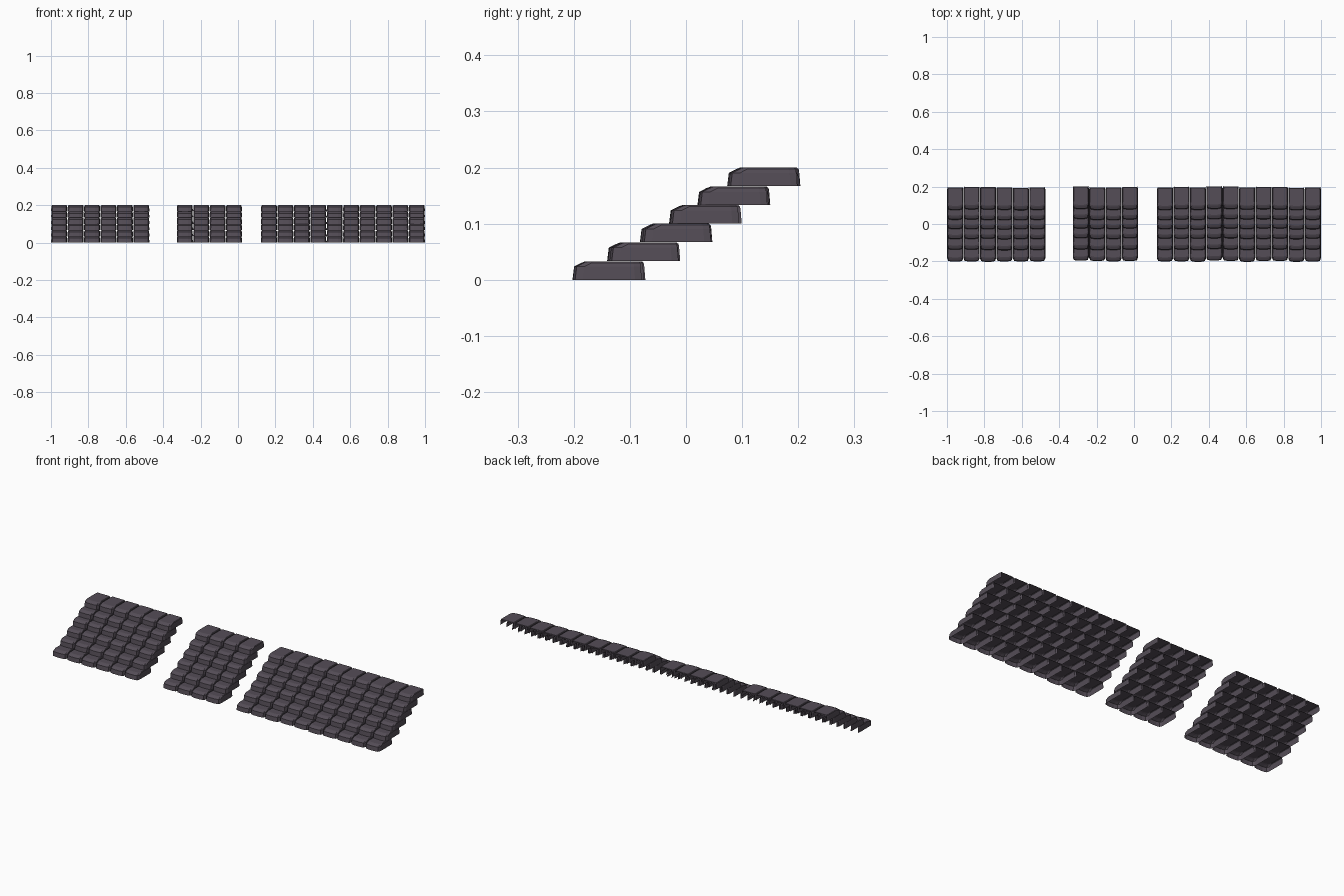
import bpy, random

if "Cube" in bpy.data.objects:
    bpy.data.objects.remove(bpy.data.objects["Cube"])

random.seed(7)

ROW_Y = [-0.199, -0.137, -0.078, -0.026, 0.024, 0.077]   # front edge of each course
ROW_Z = [0.0, 0.0335, 0.067, 0.1, 0.133, 0.167]          # base of each course
HEIGHT, LENGTH = 0.033, 0.123


# One tile shell: rounded front, bevelled top, open underneath and behind
def add_tile(verts, faces, x, y, z, w):
    def ring(h, side, front, back):
        half = w / 2 - side
        right = [(half * 0.4, front), (half * 0.86, front + 0.004),
                 (half, front + 0.018), (half, LENGTH - back - 0.012),
                 (half * 0.93, LENGTH - back)]
        left = [(-a, b) for a, b in reversed(right)]
        return [(x + a, y + b, z + h) for a, b in left + right]

    rings = [ring(0, 0, 0, 0),
             ring(HEIGHT * 0.72, 0.0008, 0.003, 0.002),
             ring(HEIGHT * 0.92, 0.002, 0.016, 0.003),
             ring(HEIGHT, 0.005, 0.023, 0.006)]
    base, n = len(verts), len(rings[0])
    for r in rings:
        verts.extend(r)
    for k in range(3):
        for i in range(n - 1):
            a = base + k * n + i
            faces.append((a, a + 1, a + 1 + n, a + n))
    # back lip and flat top
    a, b = base + 2 * n, base + 3 * n
    faces.append((a + n - 1, a, b, b + n - 1))
    faces.append(tuple(range(b, b + n)))


mat = bpy.data.materials.new("slate")
mat.diffuse_color = (0.09, 0.075, 0.095, 1)
mat.use_nodes = True
mat.node_tree.nodes["Principled BSDF"].inputs["Base Color"].default_value = mat.diffuse_color

# Three roof sections: name, left edge, right edge, number of columns
SECTIONS = [("left_roof_tiles", -1.0, -0.473, 6),
            ("middle_roof_tiles", -0.328, 0.022, 4),
            ("right_roof_tiles", 0.122, 1.0, 10)]

for name, x0, x1, cols in SECTIONS:
    verts, faces = [], []
    pitch = (x1 - x0) / cols
    for c in range(cols):
        shift = random.uniform(-0.003, 0.003)
        for ry, rz in zip(ROW_Y, ROW_Z):
            dy = shift + random.uniform(-0.002, 0.002)
            add_tile(verts, faces, x0 + (c + 0.5) * pitch, ry + dy, rz, pitch - 0.002)
    mesh = bpy.data.meshes.new(name)
    mesh.from_pydata(verts, [], faces)
    mesh.materials.append(mat)
    obj = bpy.data.objects.new(name, mesh)
    bpy.context.collection.objects.link(obj)
